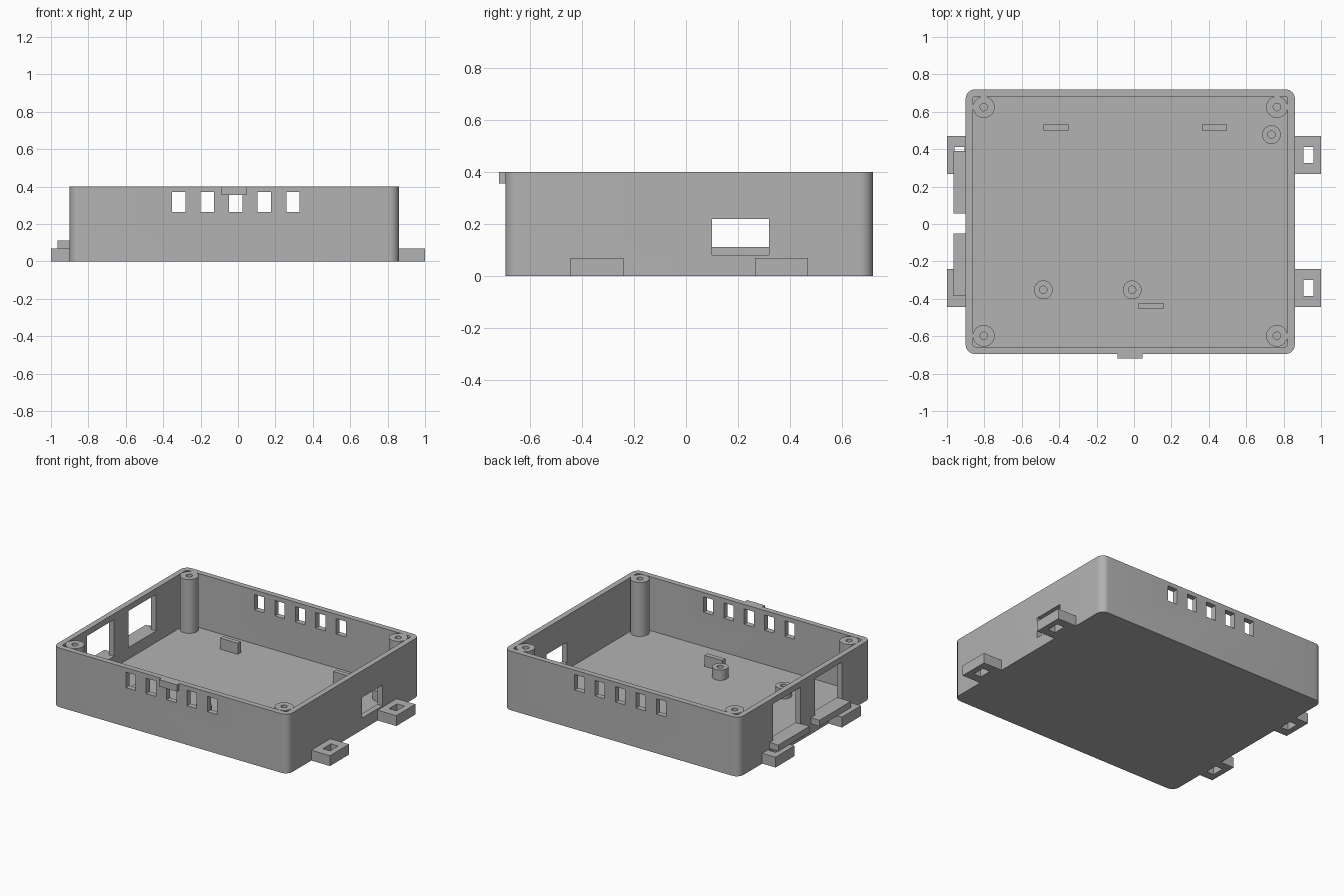
import bpy, bmesh, math

cube = bpy.data.objects.get("Cube")
if cube:
    bpy.data.objects.remove(cube, do_unlink=True)

grey = bpy.data.materials.new("plain_grey")
grey.use_nodes = True
GREY = (0.448, 0.448, 0.448, 1)
grey.diffuse_color = GREY
grey.node_tree.nodes["Principled BSDF"].inputs["Base Color"].default_value = GREY

FLOOR, TOP = 0.035, 0.40
X0, X1, Y0, Y1 = -0.90, 0.86, -0.695, 0.72
WALL = 0.038


def finish(name, bm, smooth=False):
    bmesh.ops.recalc_face_normals(bm, faces=bm.faces)
    mesh = bpy.data.meshes.new(name)
    bm.to_mesh(mesh)
    bm.free()
    obj = bpy.data.objects.new(name, mesh)
    bpy.context.collection.objects.link(obj)
    mesh.materials.append(grey)
    if smooth:
        smooth_edges(obj)
    return obj


def activate(obj):
    bpy.ops.object.select_all(action='DESELECT')
    obj.select_set(True)
    bpy.context.view_layer.objects.active = obj


def smooth_edges(obj):
    activate(obj)
    bpy.ops.object.shade_smooth_by_angle(angle=math.radians(30))


def block(name, xs, ys, zs, radius=0):
    """Box from ranges, with optional rounded vertical corners."""
    bm = bmesh.new()
    bmesh.ops.create_cube(bm, size=1)
    for v in bm.verts:
        v.co = [r[0] if c < 0 else r[1] for c, r in zip(v.co, (xs, ys, zs))]
    if radius:
        upright = [e for e in bm.edges
                   if abs(e.verts[0].co.z - e.verts[1].co.z) > 0.01]
        bmesh.ops.bevel(bm, geom=upright, offset=radius, segments=8,
                        profile=0.5, affect='EDGES')
    return finish(name, bm)


def cut(obj, cutter):
    mod = obj.modifiers.new("cut", 'BOOLEAN')
    mod.operation = 'DIFFERENCE'
    mod.solver = 'EXACT'
    mod.object = cutter
    cutter.hide_render = True
    activate(obj)
    bpy.ops.object.modifier_apply(modifier=mod.name)
    bpy.data.objects.remove(cutter, do_unlink=True)


def hollow_post(name, x, y, top, radius, hole, depth):
    """Round post with a blind screw hole, spun from a profile."""
    bm = bmesh.new()
    base = FLOOR - 0.005
    profile = [(0, base), (radius, base), (radius, top),
               (hole, top), (hole, top - depth), (0, top - depth)]
    verts = [bm.verts.new((r, 0, z)) for r, z in profile]
    edges = [bm.edges.new(pair) for pair in zip(verts, verts[1:])]
    bmesh.ops.spin(bm, geom=verts + edges, axis=(0, 0, 1), cent=(0, 0, 0),
                   angle=math.tau, steps=32)
    bmesh.ops.remove_doubles(bm, verts=bm.verts, dist=1e-5)
    bmesh.ops.translate(bm, verts=bm.verts, vec=(x, y, 0))
    return finish(name, bm, smooth=True)


# Open tray with rounded corners
tray = block("tray", (X0, X1), (Y0, Y1), (0, TOP), 0.05)
cut(tray, block("cavity", (X0 + WALL, X1 - WALL), (Y0 + WALL, Y1 - WALL),
                (FLOOR, 0.5), 0.015))

# Vent slots through the front and back walls
for i in range(5):
    x = -0.012 + (i - 2) * 0.153
    cut(tray, block("vent", (x - 0.036, x + 0.036), (-0.9, 0.9), (0.265, 0.37)))

# Side window and two connector openings opposite it
cut(tray, block("window", (0.8, 0.89), (0.10, 0.32), (0.08, 0.22)))
for ys in ((0.06, 0.355), (-0.385, -0.095)):
    cut(tray, block("opening", (-0.95, -0.84), ys, (0.112, 0.36)))
smooth_edges(tray)

# Mounting tabs with rectangular holes
for side, wall, end in (("left", X1 - 0.005, 1.0), ("right", X0 + 0.005, -1.0)):
    for place, y in (("back", 0.368), ("front", -0.342)):
        tab = block(f"{side}_{place}_tab", sorted((wall, end)),
                    (y - 0.102, y + 0.102), (0, 0.07))
        hole = sorted((math.copysign(0.905, end), math.copysign(0.96, end)))
        cut(tab, block("hole", hole, (y - 0.043, y + 0.043), (-0.1, 0.2)))

# Ledges below the connector openings
block("back_ledge", (-0.965, X0 + 0.01), (0.055, 0.39), (0.07, 0.112))
block("front_ledge", (-0.965, X0 + 0.01), (-0.385, -0.05), (0.07, 0.112))

# Lid catch on the front rim
block("front_catch", (-0.088, 0.046), (-0.72, Y0 + 0.005), (0.355, TOP))

# Corner screw posts
for x in (-0.803, 0.764):
    for y in (-0.598, 0.625):
        hollow_post("corner_post", x, y, TOP, 0.058, 0.02, 0.25)

# Board standoffs
for x, y in ((-0.485, -0.352), (-0.01, -0.352), (0.735, 0.478)):
    hollow_post("standoff", x, y, 0.105, 0.05, 0.02, 0.06)

# Board support ribs
for x, y in ((-0.418, 0.515), (0.43, 0.515), (0.09, -0.438)):
    block("support_rib", (x - 0.067, x + 0.067), (y - 0.016, y + 0.016),
          (FLOOR - 0.005, 0.11))
